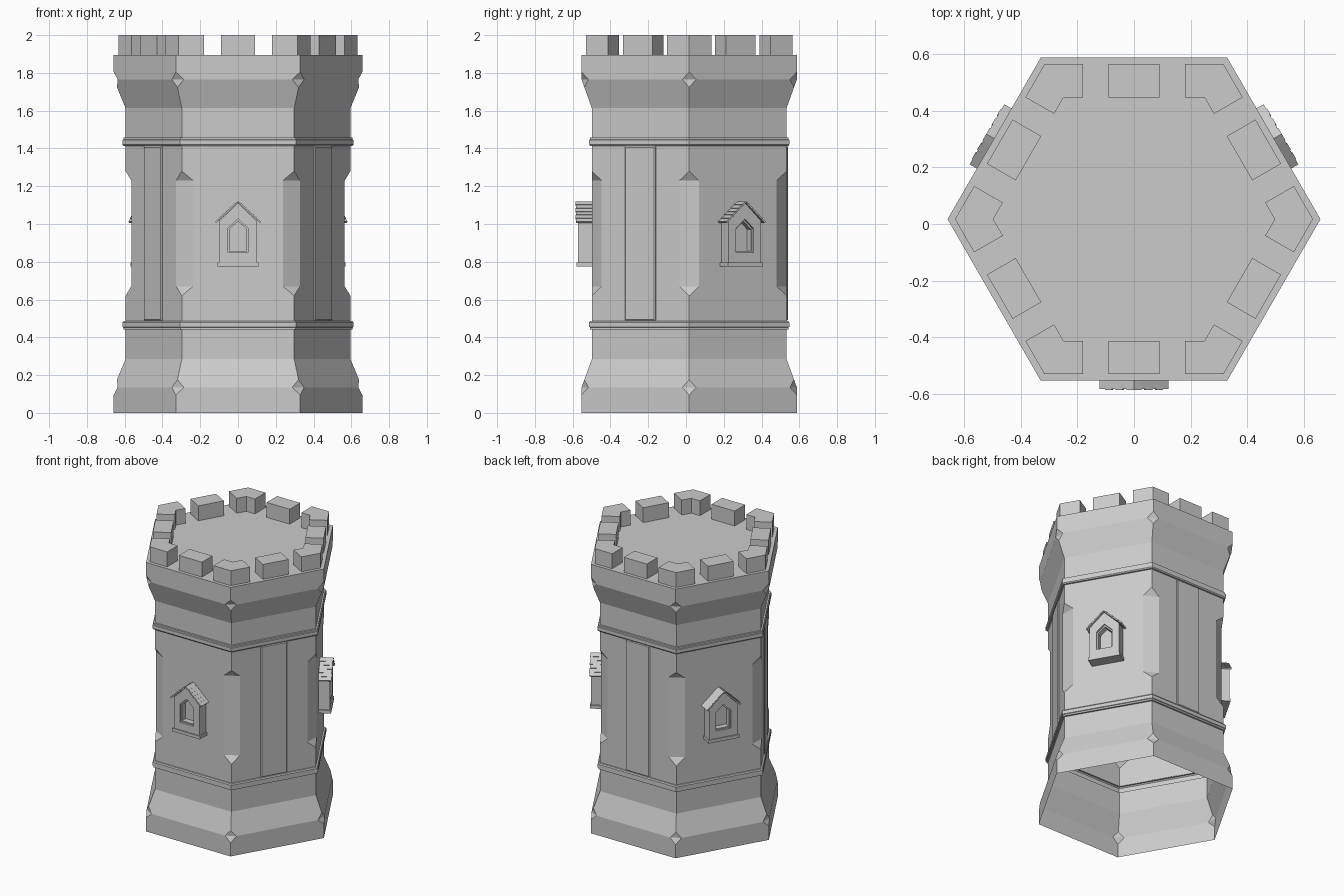
import bpy, bmesh
from math import sin, cos, pi, radians
from mathutils import Vector, Matrix

if "Cube" in bpy.data.objects:
    bpy.data.objects.remove(bpy.data.objects["Cube"])

CY = 0.017           # hexagon centre in y
AP = cos(pi / 6)     # apothem / circumradius


def finish(name, bm, angles=(0,)):
    """Weld, fix normals, and place copies turned about the tower axis."""
    bmesh.ops.remove_doubles(bm, verts=bm.verts, dist=1e-5)
    bmesh.ops.recalc_face_normals(bm, faces=bm.faces)
    mesh = bpy.data.meshes.new(name)
    bm.to_mesh(mesh)
    bm.free()
    for a in angles:
        ob = bpy.data.objects.new(name, mesh)
        ob.matrix_world = Matrix.Translation((0, CY, 0)) @ Matrix.Rotation(radians(a), 4, 'Z')
        bpy.context.collection.objects.link(ob)


def loft(bm, loops, start=True, end=True):
    """Skin a series of closed loops with equal point counts."""
    rings = [[bm.verts.new(p) for p in loop] for loop in loops]
    n = len(rings[0])
    for a, b in zip(rings, rings[1:]):
        for i in range(n):
            j = (i + 1) % n
            bm.faces.new((a[i], a[j], b[j], b[i]))
    if start:
        bm.faces.new(rings[0])
    if end:
        bm.faces.new(rings[-1])


def wall(pts, d):
    """Put a flat x,z outline at distance d in front of the axis."""
    return [(x, -d, z) for x, z in pts]


def rect(x, z0, z1):
    return [(-x, z0), (x, z0), (x, z1), (-x, z1)]


def hex_ring(r, z, c):
    """Hexagon whose corners are split by c along each side."""
    corners = [Vector((r * cos(k * pi / 3), r * sin(k * pi / 3), z)) for k in range(6)]
    ring = []
    for k in range(6):
        for nb in (corners[k - 1], corners[(k + 1) % 6]):
            ring.append(corners[k] + (nb - corners[k]).normalized() * c)
    return ring


# Tower shell: (radius, height, corner chamfer), open underneath
R, W = 0.658, 0.595
band = [(W, 0), (.607, .001), (.607, .012), (.612, .014), (.612, .038), (.606, .045), (W, .046)]
profile = [(R, 0, 0), (R, .095, 0), (R, .135, .042), (.641, .176, 0), (W, .285, 0)]
profile += [(r, .441 + z, 0) for r, z in band]
profile += [(W, .62, 0), (W, .67, .06), (W, 1.23, .06), (W, 1.28, 0)]
profile += [(r, 1.459 - z, 0) for r, z in reversed(band)]
profile += [(W, 1.613, 0), (.641, 1.724, 0), (R, 1.765, .042), (R, 1.805, 0), (R, 1.895, 0)]
bm = bmesh.new()
loft(bm, [hex_ring(*p) for p in profile], start=False)
finish("tower_shell", bm)

# Battlements: one block mid-side, one L-shaped block per corner
ZB, ZT = 1.893, 2.0
out, inn = 0.547, 0.43
bm = bmesh.new()
block = [(-.09, -out), (.09, -out), (.09, -inn), (-.09, -inn)]
loft(bm, [[(x, y, z) for x, y in block] for z in (ZB, ZT)])
finish("side_merlon", bm, range(0, 360, 60))

ro, ri, arm = out / AP, inn / AP, 0.135
u = Vector((-.5, AP))           # direction along the upper side
n = Vector((AP, .5))            # its normal
tip = Vector((ro, 0)) + u * arm
back = tip - n * (out - inn)
ell = [(ro, 0), tip, back, (ri, 0), (back.x, -back.y), (tip.x, -tip.y)]
bm = bmesh.new()
loft(bm, [[(p[0], p[1], z) for p in ell] for z in (ZB, ZT)])
finish("corner_merlon", bm, range(0, 360, 60))

# Raised strips on the three plain faces
bm = bmesh.new()
loft(bm, [wall(rect(.093, .488, 1.412), .513), wall(rect(.093, .488, 1.412), .519),
          wall(rect(.087, .494, 1.406), .524)], start=False)
finish("wall_strip", bm, (60, 180, 300))


# Projecting gabled windows on the other three faces
def gable(x, z0, z1, z2):
    return [(-x, z0), (x, z0), (x, z1), (0, z2), (-x, z1)]


TURNS = (0, 120, 240)
body = gable(.1, .785, 1.015, 1.112)
frame = gable(.053, .85, .977, 1.027)
glass = gable(.045, .858, .972, 1.015)
bm = bmesh.new()
loft(bm, [wall(body, .51), wall(body, .589), wall(frame, .589),
          wall(frame, .575), wall(glass, .575), wall(glass, .535)], start=False)
finish("window_body", bm, TURNS)

bm = bmesh.new()
loft(bm, [wall(rect(.108, .775, .797), d) for d in (.51, .596)])
finish("window_sill", bm, TURNS)

# Overlapping roof boards running down each slope
bm = bmesh.new()
top, eave, N = Vector((0, 1.117)), Vector((.116, 1.008)), 6
run = (eave - top) / N
up = Vector((-run.y, run.x)).normalized()
for s in (-1, 1):
    for i in range(N):
        a, b = top + run * i, top + run * (i + 1.05)
        board = [a - up * .004, a + up * .004, b + up * .008, b - up * .002]
        if i == 0:
            board[0].x = board[1].x = 0
        loft(bm, [wall([(s * p.x, p.y) for p in board], d) for d in (.51, .602 - .003 * (i % 2))])
finish("window_roof", bm, TURNS)
